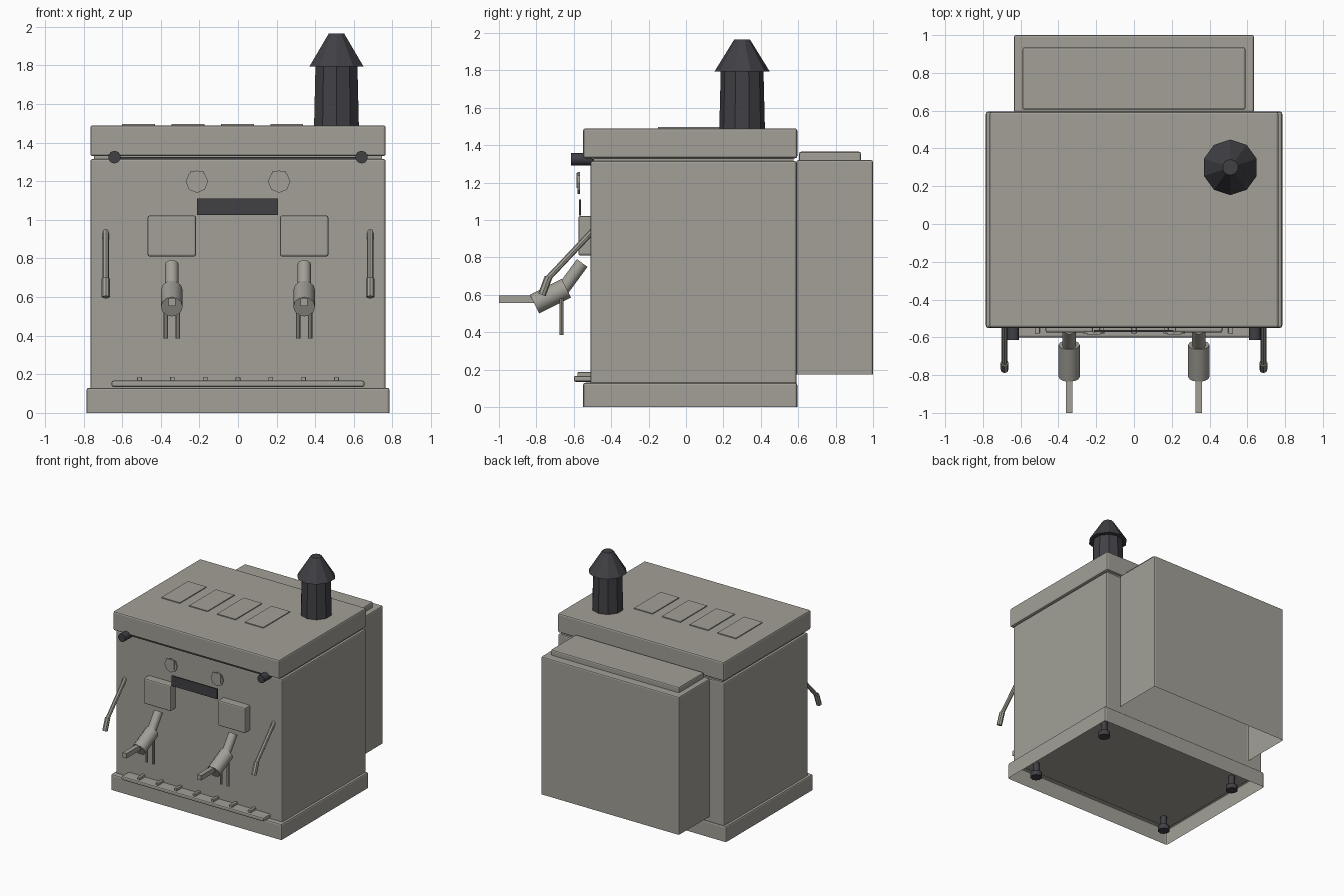
import bpy, bmesh
from mathutils import Vector

cube = bpy.data.objects.get("Cube")
if cube:
    bpy.data.objects.remove(cube, do_unlink=True)


def material(name, color):
    m = bpy.data.materials.new(name)
    m.use_nodes = True
    m.diffuse_color = color
    m.node_tree.nodes["Principled BSDF"].inputs["Base Color"].default_value = color
    return m


STEEL = material("warm steel", (0.36, 0.35, 0.31, 1))
DARK = material("dark plastic", (0.052, 0.052, 0.06, 1))


def finish(name, bm, mat, smooth=False):
    mesh = bpy.data.meshes.new(name)
    bm.to_mesh(mesh)
    bm.free()
    mesh.materials.append(mat)
    ob = bpy.data.objects.new(name, mesh)
    bpy.context.collection.objects.link(ob)
    if smooth:
        bpy.ops.object.select_all(action='DESELECT')
        ob.select_set(True)
        bpy.context.view_layer.objects.active = ob
        bpy.ops.object.shade_smooth_by_angle(angle=0.7)
    return ob


def box(name, x, y, z, mat=STEEL, bevel=0.0, open_bottom=False):
    """Box from (min, max) ranges, optionally bevelled or open underneath."""
    bm = bmesh.new()
    bmesh.ops.create_cube(bm, size=1)
    for v in bm.verts:
        v.co = [r[0] if c < 0 else r[1] for c, r in zip(v.co, (x, y, z))]
    if open_bottom:
        down = [f for f in bm.faces if f.normal.z < -0.9]
        bmesh.ops.delete(bm, geom=down, context='FACES')
    if bevel:
        edges = [e for e in bm.edges if not e.is_boundary]
        bmesh.ops.bevel(bm, geom=edges, offset=bevel, segments=2,
                        profile=0.5, affect='EDGES')
    return finish(name, bm, mat)


def rod(name, start, end, r1, r2=None, sides=12, mat=STEEL, smooth=True):
    """Cylinder or cone between two points."""
    a, b = Vector(start), Vector(end)
    d = b - a
    bm = bmesh.new()
    bmesh.ops.create_cone(bm, cap_ends=True, segments=sides, radius1=r1,
                          radius2=r1 if r2 is None else r2, depth=d.length)
    turn = Vector((0, 0, 1)).rotation_difference(d).to_matrix()
    for v in bm.verts:
        v.co = turn @ v.co + (a + b) / 2
    return finish(name, bm, mat, smooth)


# Housing
box("base_skirt", (-0.785, 0.785), (-0.55, 0.595), (0, 0.13), bevel=0.012, open_bottom=True)
box("main_body", (-0.765, 0.765), (-0.51, 0.59), (0.12, 1.315), bevel=0.01)
box("lid_neck", (-0.745, 0.745), (-0.495, 0.575), (1.3, 1.35))
box("lid", (-0.765, 0.765), (-0.55, 0.595), (1.33, 1.49), bevel=0.012)
box("lid_seam_bar", (-0.64, 0.64), (-0.525, -0.49), (1.312, 1.325), DARK)

# Rear tank
box("rear_tank", (-0.635, 0.635), (0.59, 1.0), (0.175, 1.32), bevel=0.01, open_bottom=True)
box("rear_tank_cap", (-0.59, 0.59), (0.605, 0.935), (1.31, 1.365), bevel=0.01)

# Raised plates on the lid
for i in range(4):
    x = -0.6 + i * 0.256
    box(f"lid_plate_{i + 1}", (x, x + 0.17), (-0.15, 0.2), (1.485, 1.497))

# Chimney
rod("chimney_pipe", (0.51, 0.3, 1.485), (0.51, 0.3, 1.81), 0.122, 0.114, 10, DARK, False)
rod("chimney_cap", (0.51, 0.3, 1.795), (0.51, 0.3, 1.965), 0.147, 0.042, 10, DARK, False)

# Front display and drip tray
box("display", (-0.212, 0.208), (-0.571, -0.561), (1.025, 1.11), DARK)
box("drip_tray", (-0.655, 0.655), (-0.6, -0.5), (0.135, 0.167), bevel=0.01)
for i in range(7):
    x = (i - 3) * 0.17
    box(f"tray_rib_{i + 1}", (x - 0.012, x + 0.012), (-0.58, -0.5), (0.16, 0.187), bevel=0.004)

# Paired front parts and feet
for side, s in (("left", 1), ("right", -1)):
    rod(f"{side}_lid_knob", (s * 0.64, -0.5, 1.325), (s * 0.64, -0.615, 1.325),
        0.033, sides=10, mat=DARK)

    # Gauge with a square face plate
    g = s * 0.213
    rod(f"{side}_gauge", (g, -0.568, 1.198), (g, -0.58, 1.198), 0.058, sides=8)
    box(f"{side}_gauge_plate", (g - 0.036, g + 0.036), (-0.586, -0.578), (1.172, 1.25))

    # Control panel
    cx = s * 0.343
    box(f"{side}_control_panel", (cx - 0.125, cx + 0.125), (-0.575, -0.5),
        (0.81, 1.022), bevel=0.01)

    # Angled brewing head, handle and twin spouts
    rod(f"{side}_head_neck", (cx, -0.555, 0.77), (cx, -0.665, 0.62), 0.035)
    rod(f"{side}_head_cup", (cx, -0.64, 0.635), (cx, -0.81, 0.55), 0.056)
    box(f"{side}_head_handle", (cx - 0.018, cx + 0.018), (-1.0, -0.75), (0.555, 0.595))
    for n, dx in (("inner", -s * 0.031), ("outer", s * 0.031)):
        rod(f"{side}_{n}_spout", (cx + dx, -0.665, 0.385), (cx + dx, -0.665, 0.58),
            0.011, sides=8)

    # Steam wand with a thicker tip
    wx = s * 0.685
    rod(f"{side}_steam_wand", (wx, -0.5, 0.94), (wx, -0.745, 0.68), 0.016, sides=8)
    rod(f"{side}_steam_tip", (wx, -0.735, 0.695), (wx, -0.77, 0.6), 0.021, sides=8)

    for end, y in (("front", -0.4), ("back", 0.4)):
        rod(f"{side}_{end}_foot_stem", (s * 0.63, y, 0.03), (s * 0.63, y, 0.13),
            0.025, sides=10, mat=DARK)
        rod(f"{side}_{end}_foot_pad", (s * 0.63, y, 0), (s * 0.63, y, 0.04),
            0.045, sides=10, mat=DARK)
